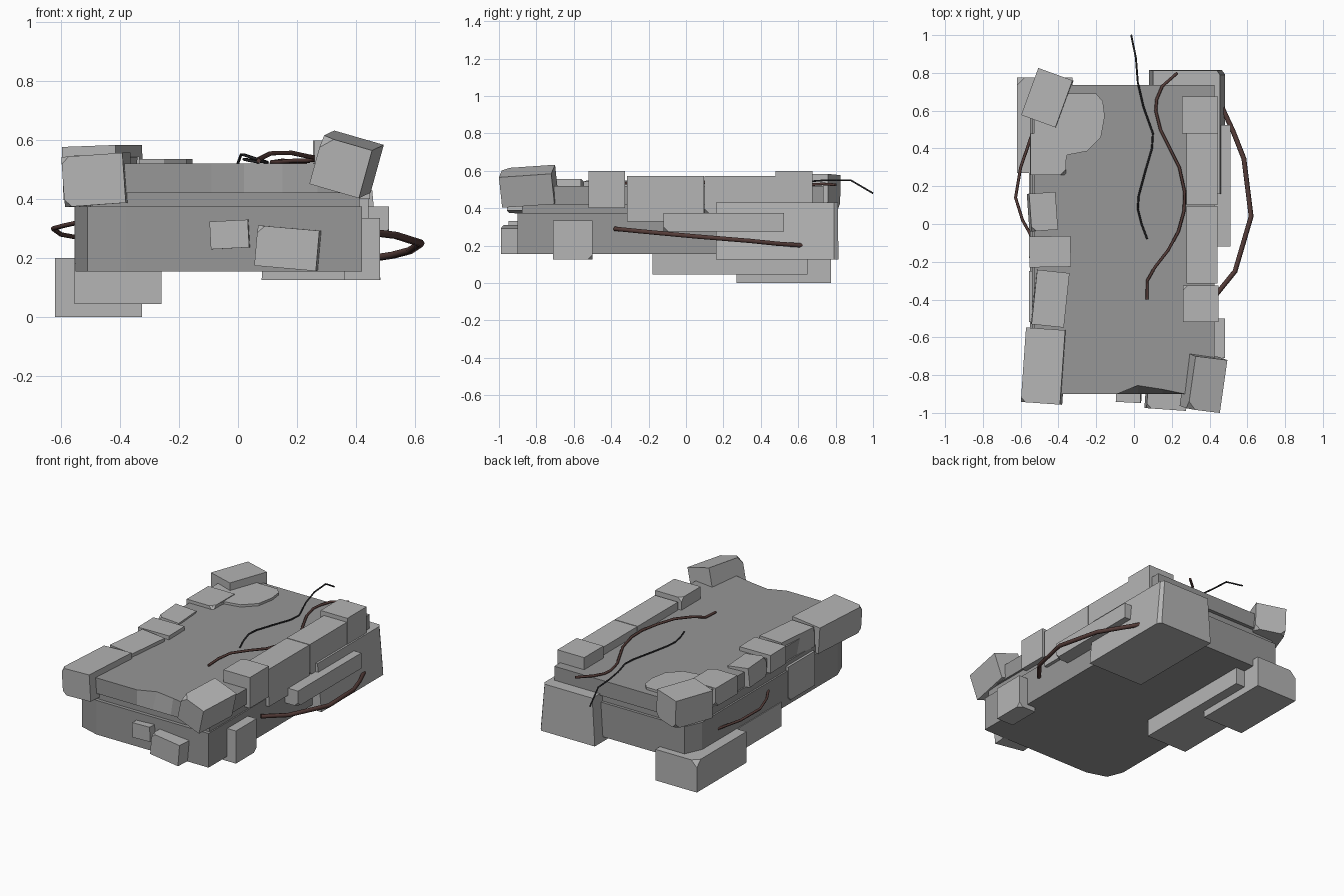
import bpy, bmesh, math, random
from mathutils import Euler, Vector

random.seed(4)


def material(name, color):
    mat = bpy.data.materials.new(name)
    mat.diffuse_color = (*color, 1)
    return mat


stone_grey = material("stone_grey", (0.46, 0.46, 0.46))
slab_grey = material("slab_grey", (0.31, 0.31, 0.31))
brown = material("brown_rope", (0.09, 0.045, 0.04))
black = material("dark_wire", (0.025, 0.025, 0.028))


def finish(name, bm, mat):
    bmesh.ops.recalc_face_normals(bm, faces=bm.faces[:])
    mesh = bpy.data.meshes.new(name)
    bm.to_mesh(mesh)
    bm.free()
    mesh.materials.append(mat)
    obj = bpy.data.objects.new(name, mesh)
    bpy.context.collection.objects.link(obj)
    return obj


def stone(name, lo, hi, rot=(0, 0, 0), chips=2, chip=0.025):
    """Box between two corners, turned about its centre, with a few chipped corners."""
    lo, hi = Vector(lo), Vector(hi)
    bm = bmesh.new()
    bmesh.ops.create_cube(bm, size=1)
    for v in bm.verts:
        v.co = Vector(a * b for a, b in zip(v.co, hi - lo))
    picked = random.sample(bm.verts[:], chips)
    if picked:
        bmesh.ops.bevel(bm, geom=picked, offset=chip, segments=1, affect='VERTICES')
    turn = Euler([math.radians(a) for a in rot]).to_matrix()
    for v in bm.verts:
        v.co = turn @ v.co + (lo + hi) / 2
    return finish(name, bm, stone_grey)


def loft(name, bottom, top, z0, z1, mat):
    """Prism whose top and bottom outlines may differ slightly."""
    bm = bmesh.new()
    a = [bm.verts.new((x, y, z0)) for x, y in bottom]
    b = [bm.verts.new((x, y, z1)) for x, y in top]
    bm.faces.new(a[::-1])
    bm.faces.new(b)
    for i in range(len(a)):
        j = (i + 1) % len(a)
        bm.faces.new((a[i], a[j], b[j], b[i]))
    return finish(name, bm, mat)


def rope(name, points, radius, mat):
    curve = bpy.data.curves.new(name, 'CURVE')
    curve.dimensions = '3D'
    curve.bevel_depth = radius
    curve.bevel_resolution = 1
    curve.use_fill_caps = True
    spline = curve.splines.new('POLY')
    spline.points.add(len(points) - 1)
    for p, co in zip(spline.points, points):
        p.co = (*co, 1)
    obj = bpy.data.objects.new(name, curve)
    bpy.context.collection.objects.link(obj)
    curve.materials.append(mat)
    bpy.ops.object.select_all(action='DESELECT')
    obj.select_set(True)
    bpy.context.view_layer.objects.active = obj
    bpy.ops.object.convert(target='MESH')


# main slab in three layers, with clipped left corners and a chipped front lip
base = [(-0.5, 0.73), (-0.55, 0.62), (-0.55, -0.76), (-0.51, -0.86), (-0.38, -0.9),
        (0.42, -0.9), (0.42, 0.73)]
groove = [(x * 0.98, y * 0.975) for x, y in base]
loft("lower_slab", base, base, 0.155, 0.375, slab_grey)
loft("slab_groove", groove, groove, 0.37, 0.425, slab_grey)
lip = [(-0.09, -0.9), (0.02, -0.9), (0.15, -0.9), (0.27, -0.9)]
chipped_lip = [(-0.09, -0.9), (0.02, -0.855), (0.15, -0.875), (0.27, -0.9)]
left, right = [(-0.53, 0.735), (-0.53, -0.9)], [(0.425, -0.9), (0.425, 0.735)]
loft("upper_slab", left + lip + right, left + chipped_lip + right, 0.42, 0.52, slab_grey)

# blocks below and at the back corner
stone("foot_block", (-0.62, 0.27, 0), (-0.325, 0.775, 0.2), chips=1, chip=0.04)
stone("under_block", (-0.555, -0.18, 0.045), (-0.26, 0.65, 0.2), chips=0)
loft("back_corner_block",
     [(0.08, 0.16), (0.483, 0.16), (0.483, 0.79), (0.465, 0.815), (0.08, 0.815)],
     [(0.1, 0.16), (0.455, 0.16), (0.455, 0.79), (0.44, 0.812), (0.1, 0.812)],
     0.125, 0.43, stone_grey)

# blocks on the side and front walls
stone("right_side_ledge", (0.40, -0.12, 0.275), (0.512, 0.525, 0.375), chips=2)
stone("right_front_block", (0.36, -0.71, 0.125), (0.482, -0.5, 0.335), chips=2)
stone("left_side_block", (-0.555, -0.52, 0.18), (-0.45, -0.25, 0.4), chips=1)
stone("front_small_block", (-0.092, -0.945, 0.233), (0.038, -0.85, 0.327), (0, -3, -3), 0)
stone("front_block", (0.065, -0.982, 0.165), (0.275, -0.85, 0.302), (0, 5, -4), 1)

# left row on top
stone("front_left_block", (-0.58, -0.95, 0.38), (-0.372, -0.555, 0.55), (0, -4, -4), 2)
stone("left_row_block_1", (-0.53, -0.54, 0.42), (-0.358, -0.25, 0.545), (0, 2, -6), 2)
stone("left_row_block_2", (-0.555, -0.228, 0.43), (-0.335, -0.065, 0.545), (0, 0, 1), 2)
stone("left_row_block_3", (-0.555, -0.035, 0.42), (-0.415, 0.165, 0.54), (0, 6, 4), 2)
stone("left_row_block_4", (-0.548, 0.26, 0.42), (-0.36, 0.48, 0.54), chips=2, chip=0.03)
stone("back_left_block", (-0.555, 0.535, 0.40), (-0.362, 0.8, 0.58), (0, -2, -20), 2, 0.03)

# flat rounded stone lying on the slab
flat = [(-0.53, 0.3), (-0.37, 0.27), (-0.355, 0.365), (-0.25, 0.385), (-0.175, 0.46),
        (-0.155, 0.57), (-0.165, 0.65), (-0.2, 0.69), (-0.4, 0.69), (-0.53, 0.6)]
loft("flat_stone", flat, flat, 0.47, 0.535, stone_grey)

# right row on top
stone("front_right_block", (0.280, -0.983, 0.433), (0.456, -0.7, 0.602), (4, 16, -7), 2, 0.04)
for i, (lo, hi) in enumerate([
        ((0.26, -0.52, 0.40), (0.448, -0.325, 0.598)),
        ((0.278, -0.315, 0.33), (0.442, 0.095, 0.572)),
        ((0.278, 0.1, 0.37), (0.442, 0.478, 0.572)),
        ((0.254, 0.478, 0.40), (0.445, 0.675, 0.598))]):
    stone(f"right_row_block_{i + 1}", lo, hi, chips=1)

# ropes and wire
rope("top_rope", [
    (0.23, 0.80, 0.525), (0.15, 0.73, 0.53), (0.12, 0.66, 0.525), (0.115, 0.6, 0.525),
    (0.14, 0.5, 0.525), (0.19, 0.4, 0.53), (0.24, 0.3, 0.53), (0.268, 0.17, 0.535),
    (0.265, 0.07, 0.54), (0.235, -0.04, 0.545), (0.18, -0.14, 0.557),
    (0.11, -0.23, 0.555), (0.07, -0.3, 0.535), (0.07, -0.4, 0.53)], 0.008, brown)
rope("top_wire", [
    (-0.015, 1.0, 0.48), (0.01, 0.88, 0.55), (0.02, 0.75, 0.55), (0.05, 0.62, 0.54),
    (0.1, 0.48, 0.525), (0.095, 0.4, 0.525), (0.06, 0.28, 0.53), (0.025, 0.15, 0.535),
    (0.02, 0.08, 0.535), (0.04, 0.0, 0.53), (0.07, -0.08, 0.525)], 0.005, black)
rope("right_rope", [
    (0.46, 0.63, 0.20), (0.525, 0.49, 0.21), (0.582, 0.345, 0.225), (0.62, 0.04, 0.25),
    (0.535, -0.25, 0.277), (0.43, -0.38, 0.29)], 0.013, brown)
rope("left_rope", [
    (-0.545, 0.46, 0.27), (-0.6, 0.3, 0.28), (-0.627, 0.14, 0.3), (-0.59, 0.02, 0.31),
    (-0.545, -0.06, 0.32)], 0.008, brown)
